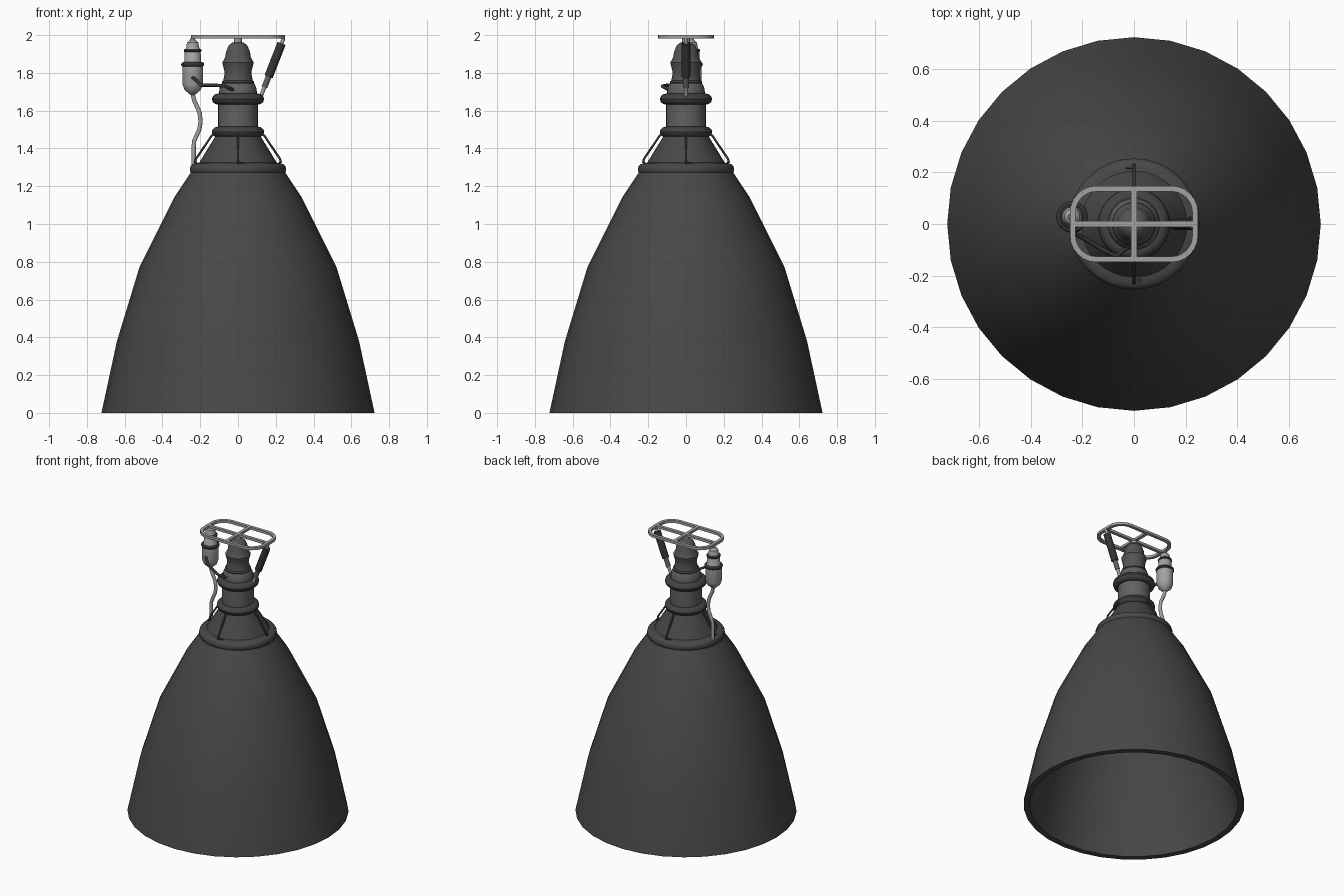
import bpy, math
from mathutils import Vector

if "Cube" in bpy.data.objects:
    bpy.data.objects.remove(bpy.data.objects["Cube"])


def mat(name, v):
    m = bpy.data.materials.new(name)
    m.diffuse_color = (v, v, v, 1)
    m.use_nodes = True
    m.node_tree.nodes["Principled BSDF"].inputs["Base Color"].default_value = m.diffuse_color
    return m


BELL = mat("bell dark grey", 0.064)
BODY = mat("engine mid grey", 0.12)
HEAD = mat("pump grey", 0.09)
RING = mat("ring charcoal", 0.055)
LIGHT = mat("light metal", 0.36)
BLACK = mat("damper black", 0.035)


def finish(name, me, m, angle=35):
    me.materials.clear()
    me.materials.append(m)
    me.shade_smooth()
    me.set_sharp_from_angle(angle=math.radians(angle))
    ob = bpy.data.objects.new(name, me)
    bpy.context.collection.objects.link(ob)
    return ob


def mesh(name, verts, faces, m):
    me = bpy.data.meshes.new(name)
    me.from_pydata(verts, [], faces)
    return finish(name, me, m)


def lathe(name, prof, m, xy=(0, 0), n=32):
    """Revolve an (r, z) profile about a vertical axis; r = 0 makes a pole."""
    verts, rows = [], []
    for r, z in prof:
        k = 1 if r == 0 else n
        rows.append([len(verts) + i for i in range(k)])
        for i in range(k):
            a = 2 * math.pi * i / n
            verts.append((xy[0] + r * math.cos(a), xy[1] + r * math.sin(a), z))
    faces = []
    for a, b in zip(rows, rows[1:]):
        for i in range(n):
            q = [a[i % len(a)], a[(i + 1) % n % len(a)],
                 b[(i + 1) % n % len(b)], b[i % len(b)]]
            faces.append(list(dict.fromkeys(q)))
    return mesh(name, verts, faces, m)


def torus(name, R, z, rr, rz, m, xy=(0, 0), n=32, k=12):
    prof = [(R + rr * math.cos(2 * math.pi * i / k), z + rz * math.sin(2 * math.pi * i / k))
            for i in range(k + 1)]
    return lathe(name, prof, m, xy, n)


def box(name, size, loc, m):
    x, y, z = (s / 2 for s in size)
    v = [(loc[0] + a * x, loc[1] + b * y, loc[2] + c * z)
         for a in (-1, 1) for b in (-1, 1) for c in (-1, 1)]
    f = [(0, 1, 3, 2), (4, 6, 7, 5), (0, 4, 5, 1), (2, 3, 7, 6), (0, 2, 6, 4), (1, 5, 7, 3)]
    return mesh(name, v, f, m)


def tube(name, pts, r, m, res=3):
    cu = bpy.data.curves.new(name, 'CURVE')
    cu.dimensions = '3D'
    cu.bevel_depth, cu.bevel_resolution, cu.use_fill_caps = r, res, True
    sp = cu.splines.new('POLY')
    sp.points.add(len(pts) - 1)
    for p, co in zip(sp.points, pts):
        p.co = (*co, 1)
    tmp = bpy.data.objects.new(name + "_curve", cu)
    bpy.context.collection.objects.link(tmp)
    bpy.context.view_layer.update()
    me = bpy.data.meshes.new_from_object(tmp.evaluated_get(bpy.context.evaluated_depsgraph_get()))
    bpy.data.objects.remove(tmp)
    return finish(name, me, m, 50)


# Bell nozzle: outer wall, rim and inner wall in one profile
outer = [(0.25, 1.272), (0.338, 1.14), (0.522, 0.77), (0.641, 0.38), (0.723, 0)]
inner = [(0.682, 0), (0.585, 0.38), (0.455, 0.77), (0.265, 1.14), (0.17, 1.28), (0, 1.28)]
lathe("bell_nozzle", outer + inner, BELL)

# Throat cone and collar rings
lathe("throat_cone", [(0.24, 1.312), (0.205, 1.325), (0.11, 1.48)], BELL)
lathe("bell_collar", [(0.249, 1.272), (0.254, 1.28), (0.254, 1.295), (0.25, 1.307), (0.241, 1.316),
                      (0.22, 1.322), (0.195, 1.324)], BELL)
torus("throat_ring", 0.107, 1.487, 0.032, 0.028, RING)
lathe("chamber", [(0.105, 1.48), (0.105, 1.66)], BODY)
torus("chamber_ring", 0.106, 1.661, 0.032, 0.029, RING)

# Turbopump head with domed top
lathe("pump_base", [(0.1, 1.65), (0.1, 1.70), (0.096, 1.725), (0.085, 1.745), (0.07, 1.75)], BODY)
lathe("pump_head", [(0.078, 1.74), (0.076, 1.77), (0.07, 1.80), (0.077, 1.83), (0.083, 1.855),
                    (0.067, 1.885), (0.064, 1.91), (0.05, 1.945), (0.03, 1.96), (0, 1.965)], HEAD)
torus("pump_upper_band", 0.077, 1.75, 0.009, 0.009, RING)
lathe("mount_post", [(0.02, 1.94), (0.02, 1.985)], LIGHT, n=16)

# Mounting frame: square-section rounded rectangle with a cross
verts, faces = [], []
for sx, sy, q in [(1, 1, 0), (-1, 1, 1), (-1, -1, 2), (1, -1, 3)]:
    for i in range(7):
        a = math.pi / 2 * (q + i / 6)
        for off, z in [(0, 1.982), (0, 2.0), (-0.022, 2.0), (-0.022, 1.982)]:
            verts.append((sx * 0.145 + (0.103 + off) * math.cos(a),
                          sy * 0.045 + (0.103 + off) * math.sin(a), z))
for i in range(28):
    j = (i + 1) % 28
    faces += [(4 * i + k, 4 * j + k, 4 * j + (k + 1) % 4, 4 * i + (k + 1) % 4) for k in range(4)]
mesh("mount_frame", verts, faces, LIGHT)
box("frame_bar_long", (0.47, 0.022, 0.017), (0, 0, 1.991), LIGHT)
box("frame_bar_short", (0.022, 0.27, 0.017), (0, 0, 1.991), LIGHT)

# Four stay rods, standing off the cone, each with a small foot
for i in range(4):
    a = math.pi / 2 * i
    u, t = Vector((math.cos(a), math.sin(a), 0)), Vector((-math.sin(a), math.cos(a), 0))
    pt = lambda r, h, s=0: u * r + t * s + Vector((0, 0, h))
    tube(f"stay_rod_{i}", [pt(0.12, 1.48), pt(0.14, 1.467), pt(0.222, 1.345), pt(0.228, 1.322)], 0.006, BLACK)
    tube(f"stay_foot_{i}", [pt(0.218, 1.323), pt(0.218, 1.323, 0.03)], 0.005, BLACK)

# Damper strut on the right
top, low = Vector((0.238, 0.0, 1.975)), Vector((0.115, 0.0, 1.66))
at = lambda f: top.lerp(low, f)
tube("damper_link", [(0.238, 0, 1.99), top, at(0.12)], 0.010, LIGHT)
tube("damper_body", [at(0.06), at(0.62)], 0.024, BLACK)
tube("damper_sleeve", [at(0.6), at(0.8)], 0.016, BODY)
tube("damper_rod", [at(0.6), at(1)], 0.011, LIGHT)

# Tank on the left with bands and feed pipe
T = (-0.24, 0.028)
lathe("tank_body", [(0, 1.675), (0.02, 1.69), (0.043, 1.71), (0.054, 1.74), (0.055, 1.845), (0.044, 1.86),
                    (0.042, 1.92), (0.034, 1.935), (0.03, 1.96), (0.014, 1.975), (0.012, 1.985), (0, 1.985)],
      LIGHT, T, 24)
torus("tank_band", 0.05, 1.845, 0.011, 0.012, BLACK, T, 24)
torus("tank_cap_band", 0.037, 1.918, 0.010, 0.010, BLACK, T, 24)
tube("feed_pipe", [(-0.24, 0.03, 1.69), (-0.232, 0.03, 1.655), (-0.203, 0.03, 1.59), (-0.198, 0.03, 1.54),
                   (-0.205, 0.03, 1.50), (-0.232, 0.03, 1.44), (-0.235, 0.03, 1.40),
                   (-0.235, 0.03, 1.30)], 0.012, LIGHT)

# Dark hose from the tank to the pump front
tube("tank_hose", [(-0.24, -0.02, 1.775), (-0.225, -0.04, 1.765), (-0.195, -0.055, 1.735),
                   (-0.12, -0.10, 1.735), (-0.07, -0.125, 1.73), (-0.03, -0.095, 1.712),
                   (-0.02, -0.07, 1.71)], 0.009, BLACK)
